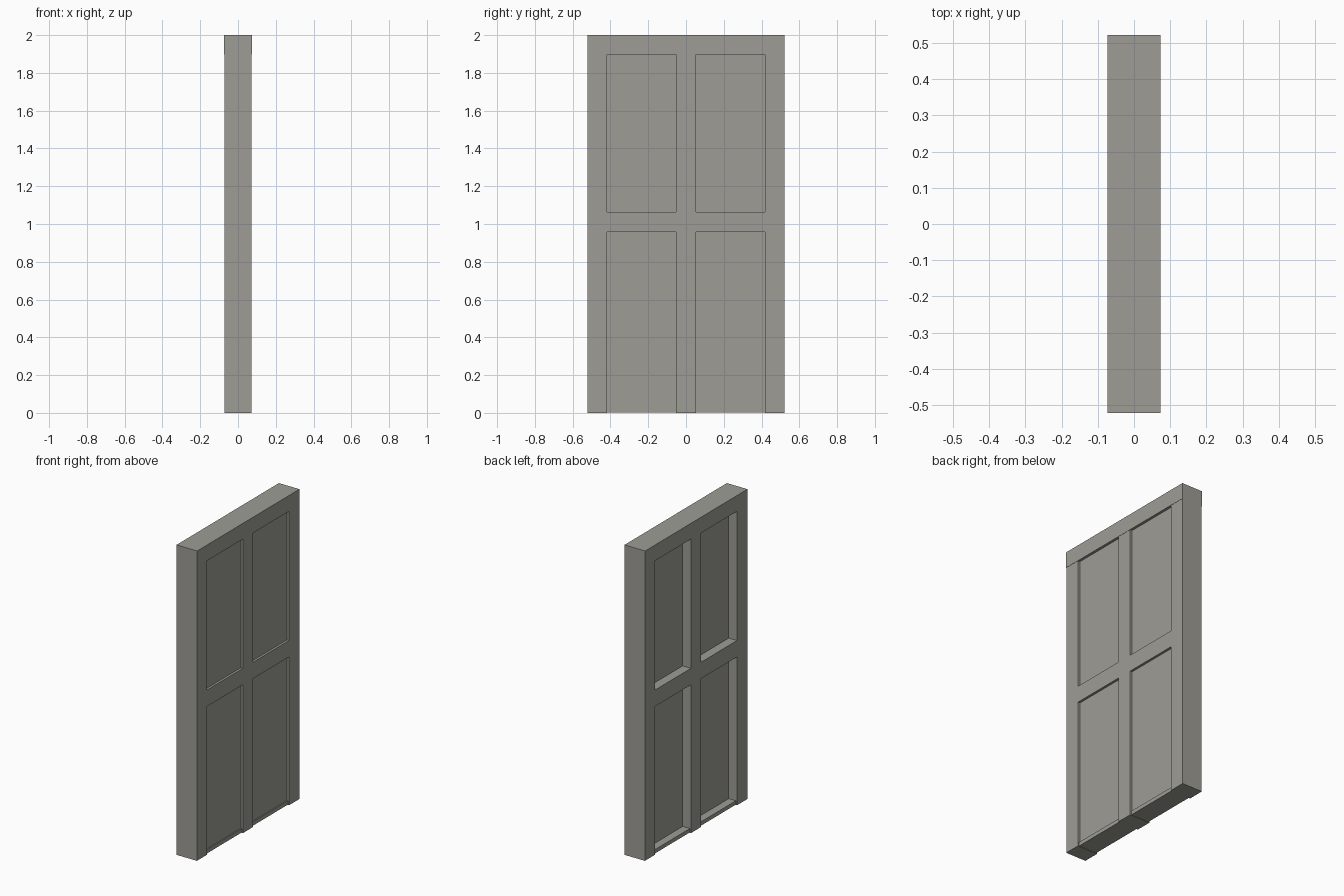
import bpy

if "Cube" in bpy.data.objects:
    bpy.data.objects.remove(bpy.data.objects["Cube"])

# Single painted colour
paint = bpy.data.materials.new("warm_grey_paint")
paint.diffuse_color = (0.34, 0.335, 0.30, 1)
paint.use_nodes = True
paint.node_tree.nodes["Principled BSDF"].inputs["Base Color"].default_value = paint.diffuse_color


def box(name, x0, x1, y0, y1, z0, z1):
    """Axis-aligned box given by its extents."""
    bpy.ops.mesh.primitive_cube_add(
        size=1, location=((x0 + x1) / 2, (y0 + y1) / 2, (z0 + z1) / 2))
    ob = bpy.context.object
    ob.name = name
    ob.scale = (x1 - x0, y1 - y0, z1 - z0)
    bpy.ops.object.transform_apply(location=False, rotation=False, scale=True)
    ob.data.materials.append(paint)
    return ob


HALF_W = 0.522      # half door width
INNER = 0.417       # inner edge of the side stiles
MID = 0.052         # half width of the centre stile
TOP = 1.898         # underside of the top rail
D = 0.072           # half depth of the stiles

# Top rail, a hair deeper than the stiles
box("top_rail", -0.0735, 0.0735, -HALF_W, HALF_W, TOP, 2.0)

# Centre stile
box("centre_stile", -D, D, -MID, MID, 0, TOP)

# Mirrored halves: side stile, rails and panels
for side, s in (("left", -1), ("right", 1)):
    def span(a, b):
        return sorted((s * a, s * b))
    box(side + "_stile", -D, D, *span(INNER, HALF_W), 0, TOP)
    box(side + "_middle_rail", -D, D, *span(MID, INNER), 0.957, 1.063)
    # Bottom rail set back slightly from the stiles
    box(side + "_bottom_rail", -0.064, 0.064, *span(MID, INNER), 0.002, 0.027)
    # Recessed panels: deep on -x, shallow on +x
    box(side + "_upper_panel", -0.013, 0.057, *span(MID, INNER), 1.063, TOP)
    box(side + "_lower_panel", -0.013, 0.057, *span(MID, INNER), 0.027, 0.957)
